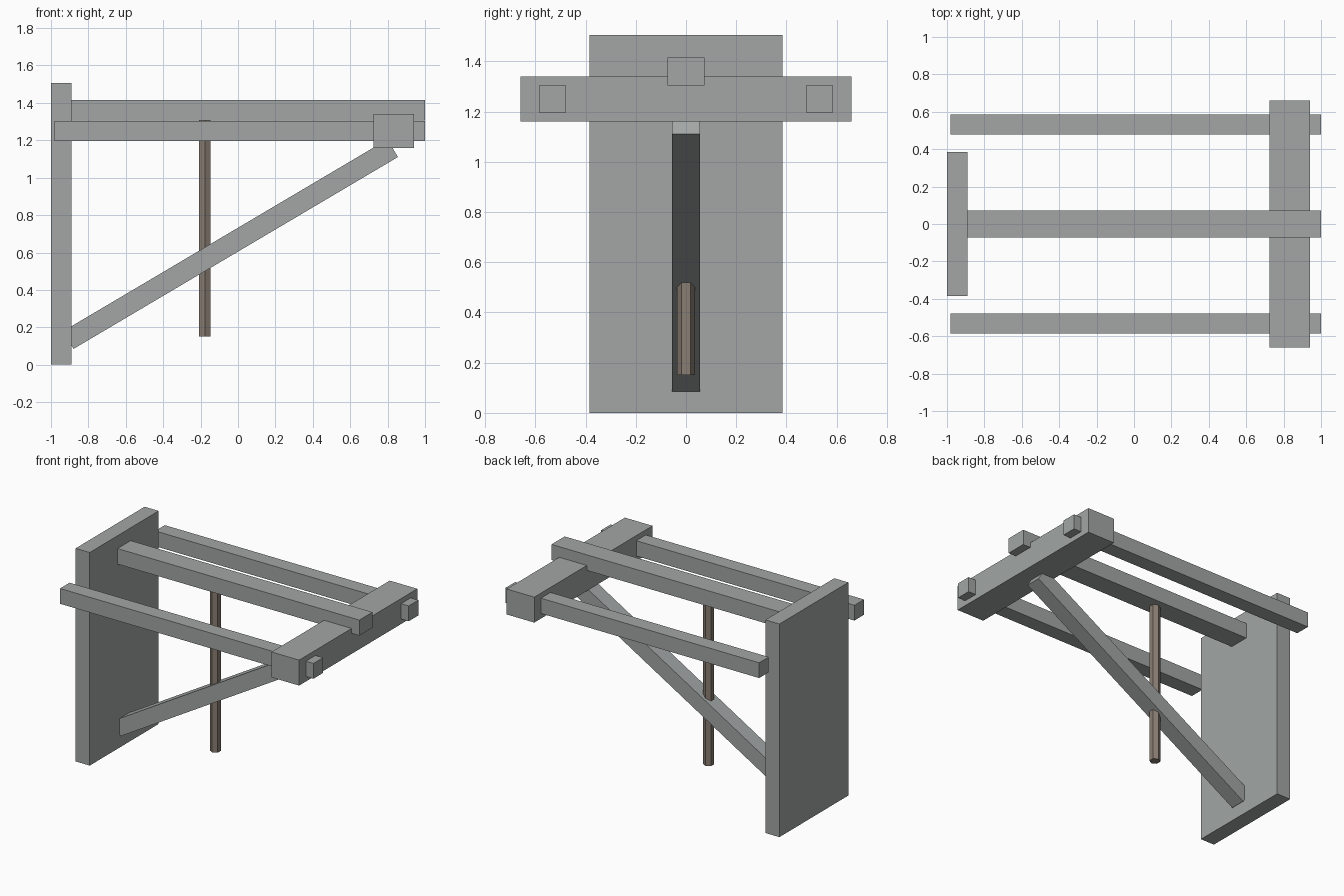
import bpy
import math

cube = bpy.data.objects.get("Cube")
if cube:
    bpy.data.objects.remove(cube, do_unlink=True)


def make_material(name, rgb):
    mat = bpy.data.materials.new(name)
    mat.use_nodes = True
    color = (*rgb, 1.0)
    mat.diffuse_color = color
    mat.node_tree.nodes["Principled BSDF"].inputs["Base Color"].default_value = color
    return mat


grey = make_material("weathered grey", (0.36, 0.38, 0.375))
brown = make_material("dull brown", (0.25, 0.205, 0.17))


def finish(name, mat):
    obj = bpy.context.object
    obj.name = name
    obj.data.name = name
    obj.data.materials.append(mat)
    return obj


def beam(name, center, size, tilt=0.0):
    """Box given by centre and size, tilted about the y axis."""
    bpy.ops.mesh.primitive_cube_add(size=1, location=center, rotation=(0, tilt, 0))
    bpy.context.object.scale = size
    return finish(name, grey)


# Upright board
beam("back_board", (-0.945, 0, 0.753), (0.11, 0.77, 1.506))

# Top rail, resting above the side rails
beam("center_rail", (0.04, 0, 1.36), (1.92, 0.147, 0.11))

# Side rails running through the crossbar
for side, y in (("left", 0.532), ("right", -0.532)):
    beam(side + "_rail", (0.009, y, 1.25), (1.982, 0.107, 0.108))

# Crossbar near the free end
beam("crossbar", (0.832, 0, 1.25), (0.216, 1.32, 0.18))

# Diagonal brace from the board up to the crossbar
beam("diagonal_brace", (-0.04, 0, 0.645), (2.015, 0.11, 0.11), -math.radians(30.6))

# Six-sided hanging pole
bottom, top = 0.15, 1.32
bpy.ops.mesh.primitive_cylinder_add(vertices=6, radius=0.036, depth=top - bottom,
                                    location=(-0.177, 0, (bottom + top) / 2))
finish("hanging_pole", brown)
